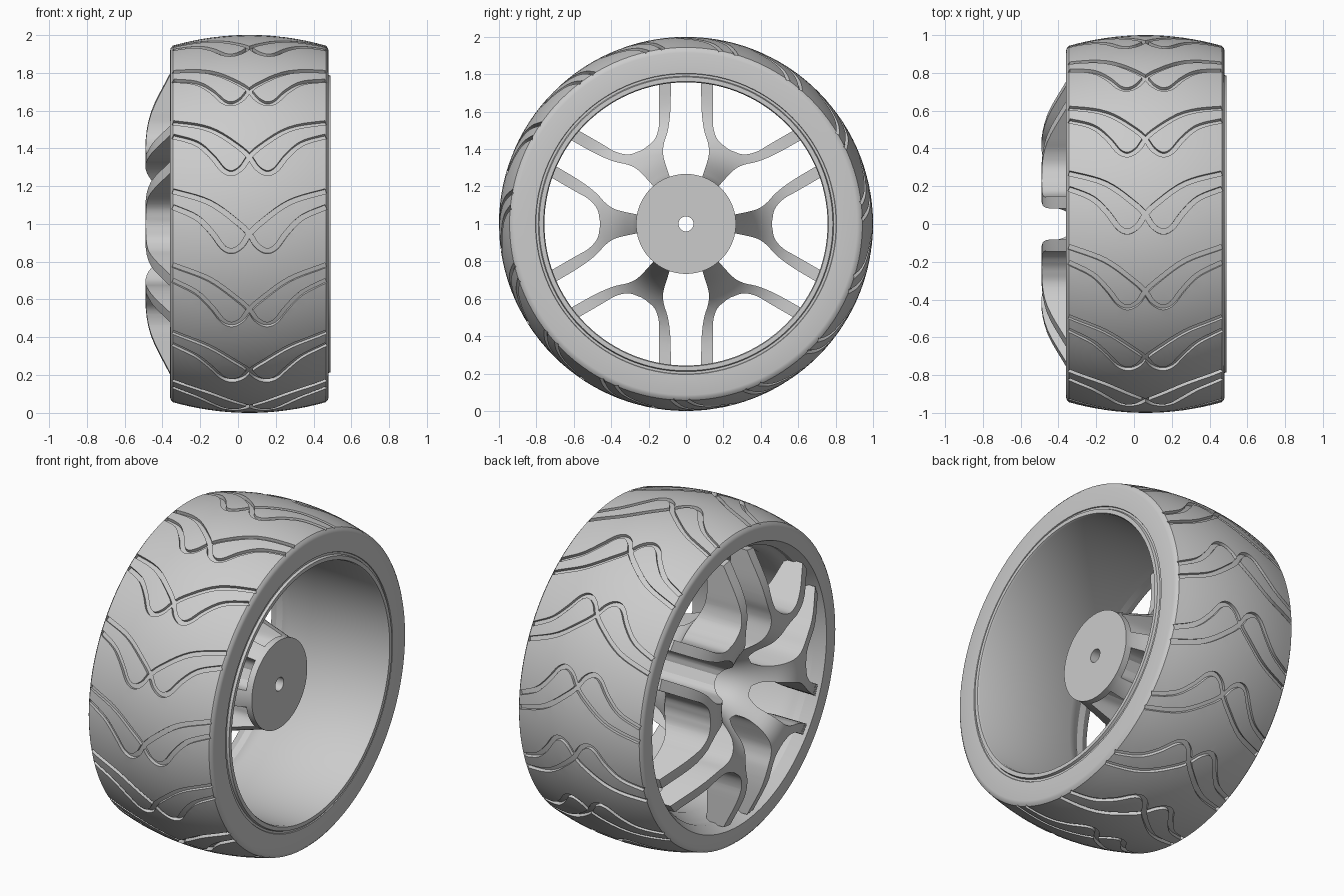
import bpy, bmesh, math
from mathutils import Vector

cube = bpy.data.objects.get("Cube")
if cube:
    bpy.data.objects.remove(cube, do_unlink=True)

grey = bpy.data.materials.new("plain_grey")
grey.use_nodes = True
grey.diffuse_color = (0.6, 0.6, 0.6, 1)
grey.node_tree.nodes["Principled BSDF"].inputs["Base Color"].default_value = (0.6, 0.6, 0.6, 1)

MID = 0.06       # centre plane of the tread
REPEATS = 15     # tread pattern count
PHASE = math.radians(-2)


def at(x, r, a):
    """Point at radius r and angle a around the axle."""
    return Vector((x, -r * math.cos(a), 1 + r * math.sin(a)))


def smooth(points, steps=5):
    """Catmull-Rom curve through the points."""
    p = [Vector(q) for q in points]
    p = [2 * p[0] - p[1]] + p + [2 * p[-1] - p[-2]]
    out = []
    for a, b, c, d in zip(p, p[1:], p[2:], p[3:]):
        for i in range(steps):
            t = i / steps
            out.append((2 * b + (c - a) * t + (2 * a - 5 * b + 4 * c - d) * t * t
                        + (3 * b - a - 3 * c + d) * t ** 3) / 2)
    return out + [p[-2]]


def make_object(name, bm):
    bmesh.ops.recalc_face_normals(bm, faces=bm.faces)
    mesh = bpy.data.meshes.new(name)
    bm.to_mesh(mesh)
    bm.free()
    mesh.materials.append(grey)
    obj = bpy.data.objects.new(name, mesh)
    bpy.context.collection.objects.link(obj)
    return obj


def loft(bm, rings, closed=False):
    """Skin a list of point rings, with end caps unless closed."""
    rows = [[bm.verts.new(p) for p in ring] for ring in rings]
    n = len(rows[0])
    for a, b in zip(rows, rows[1:] + (rows[:1] if closed else [])):
        for i in range(n):
            j = (i + 1) % n
            bm.faces.new((a[i], a[j], b[j], b[i]))
    if not closed:
        bm.faces.new(rows[0])
        bm.faces.new(rows[-1])


def revolve(name, profile, segments=120):
    """Turn a closed (x, radius) profile around the axle."""
    bm = bmesh.new()
    loft(bm, [[at(x, r, math.tau * k / segments) for x, r in profile]
              for k in range(segments)], closed=True)
    return make_object(name, bm)


def select(obj):
    bpy.ops.object.select_all(action='DESELECT')
    obj.select_set(True)
    bpy.context.view_layer.objects.active = obj


def cut(obj, cutter):
    mod = obj.modifiers.new("cut", 'BOOLEAN')
    mod.operation = 'DIFFERENCE'
    mod.solver = 'EXACT'
    mod.object = cutter
    select(obj)
    bpy.ops.object.modifier_apply(modifier=mod.name)
    bpy.data.objects.remove(cutter, do_unlink=True)


def finish(obj):
    select(obj)
    bpy.ops.object.shade_smooth_by_angle(angle=math.radians(30))


def tread(x):
    return 1 - 0.058 * abs((x - MID) / 0.41) ** 2


# Tyre: crowned tread with flat sidewalls
crown = [(x, tread(x)) for x in [MID + 0.405 * (i / 8 - 1) for i in range(17)]]
tyre = revolve("tyre", [(-0.36, 0.84), (-0.36, 0.915), (-0.356, 0.93)] + crown
               + [(0.476, 0.93), (0.48, 0.915), (0.48, 0.805), (0.47, 0.8), (-0.3, 0.8)])

# Tread grooves: a sweeping line and its mirror image
groove = smooth([(-0.345, 0.22), (-0.15, 0.15), (0, 0.04), (0.06, -0.02), (0.1, -0.08),
                 (0.15, -0.11), (0.2, -0.09), (0.26, -0.01), (0.34, 0.07), (0.465, 0.13)])
for flip in (1, -1):
    bm = bmesh.new()
    for k in range(REPEATS):
        turn = PHASE + math.tau * k / REPEATS
        rings = []
        for i, p in enumerate(groove):
            d = (groove[min(i + 1, len(groove) - 1)] - groove[max(i - 1, 0)]).normalized()
            side = Vector((-d.y, d.x)) * 0.014
            ring = []
            for q, lift in ((p - side, -0.02), (p + side, -0.02), (p + side, 0.03), (p - side, 0.03)):
                x = MID + flip * (q.x - MID)
                ring.append(at(x, tread(x) + lift, turn + q.y))
            rings.append(ring)
        loft(bm, rings)
    cut(tyre, make_object("groove_cutter", bm))
finish(tyre)

# Rim barrel with flared outer mouth and a small lip
finish(revolve("rim_barrel", [
    (-0.357, 0.86), (-0.357, 0.845), (-0.3, 0.83), (-0.24, 0.785), (-0.17, 0.757),
    (0.48, 0.757), (0.49, 0.762), (0.49, 0.785), (0.475, 0.79), (0.475, 0.815), (-0.3, 0.86)]))

# Spoke body: dished disc, bowl in the middle, flat hub plate at the back
front = smooth([(-0.1, 0.125), (-0.24, 0.15), (-0.37, 0.23), (-0.46, 0.31), (-0.49, 0.42),
                (-0.46, 0.6), (-0.355, 0.81)], 4)
back = smooth([(-0.24, 0.81), (-0.24, 0.6), (-0.17, 0.45), (-0.03, 0.35), (0.24, 0.267)], 4)
spokes = revolve("spokes_and_hub", [(0.28, 0.04), (0.15, 0.04), (0.15, 0.12)]
                 + [tuple(p) for p in front + back] + [(0.28, 0.267)])

# Windows between the spokes and inside each fork
gap_side = smooth([(0.19, 0.03), (0.22, 0.072), (0.29, 0.1), (0.37, 0.122), (0.43, 0.118),
                   (0.5, 0.097), (0.6, 0.084), (0.75, 0.081), (0.95, 0.081)])
fork_side = smooth([(0.46, 0.012), (0.475, 0.08), (0.523, 0.134), (0.592, 0.174),
                    (0.722, 0.249), (0.87, 0.334)])
bm = bmesh.new()
for k in range(12):
    half = fork_side if k % 2 == 0 else gap_side
    outline = [(p.x, p.y) for p in half] + [(p.x, -p.y) for p in reversed(half)]
    turn = math.tau * k / 12
    loft(bm, [[at(x, math.hypot(u, v), turn + math.atan2(v, u)) for u, v in outline]
              for x in (-0.7, 0.24)])
cut(spokes, make_object("window_cutter", bm))
finish(spokes)
